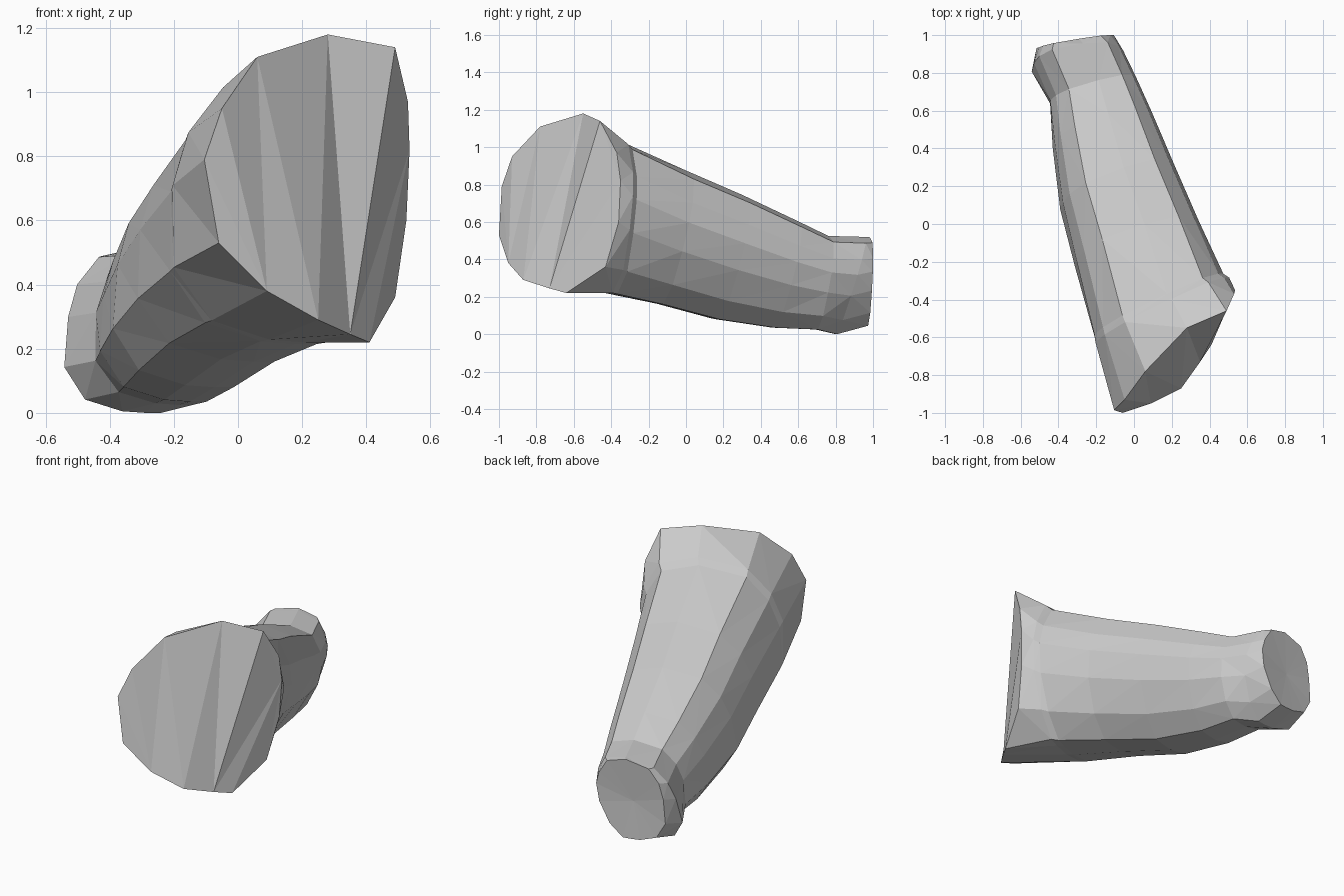
import bpy, bmesh

# Outline of the large slanted open end, clockwise seen from the front
RIM = [(0.06, -0.78, 1.11), (0.28, -0.55, 1.18), (0.49, -0.46, 1.14), (0.53, -0.37, 0.97),
       (0.535, -0.35, 0.82), (0.525, -0.36, 0.60), (0.49, -0.43, 0.36), (0.41, -0.64, 0.22),
       (0.35, -0.73, 0.245), (0.25, -0.87, 0.29), (0.09, -0.95, 0.38), (-0.06, -1.0, 0.53),
       (-0.105, -0.985, 0.79), (-0.05, -0.93, 0.95)]

# The same outline, normalised and rounder, is the cross-section of the limb
PROFILE = [(-0.50, 0.87), (0.20, 1.00), (0.74, 0.87), (0.95, 0.52), (1.00, 0.22),
           (0.97, -0.21), (0.86, -0.71), (0.58, -1.00), (0.38, -1.00), (0.06, -0.98),
           (-0.48, -0.84), (-0.90, -0.45), (-1.00, 0.15), (-0.83, 0.54)]

# Sections: left x, right x, bottom z, top z, centre y, y lean across, y lean up, bow to the left
SECTIONS = [
    (-0.20, 0.51, 0.22, 1.07, -0.46, 0.17, 0.03, 0.08),    # cuff edge
    (-0.205, 0.48, 0.215, 1.04, -0.43, 0.16, 0.03, 0.09),  # inset behind the cuff
    (-0.30, 0.35, 0.16, 0.875, -0.10, 0.10, 0.08, 0.10),
    (-0.37, 0.22, 0.08, 0.745, 0.20, 0.10, 0.08, 0.11),
    (-0.415, 0.10, 0.035, 0.61, 0.50, 0.08, 0.07, 0.09),
    (-0.44, 0.015, 0.025, 0.525, 0.71, 0.06, 0.04, 0.06),  # narrow wrist
    (-0.525, -0.05, 0.00, 0.52, 0.87, 0.03, 0.08, 0.09),   # flared tip
    (-0.50, -0.10, 0.045, 0.52, 0.965, 0.032, 0.01, 0.08),
]


def section(x0, x1, z0, z1, cy, a, b, bow):
    cx, rx, cz, rz = (x0 + x1) / 2, (x1 - x0) / 2, (z0 + z1) / 2, (z1 - z0) / 2
    return [(cx + rx * u + bow * min(v, -0.35 * v), cy + a * u + b * v, cz + rz * v)
            for u, v in PROFILE]


bm = bmesh.new()
rings = [[bm.verts.new(p) for p in ring] for ring in [RIM] + [section(*s) for s in SECTIONS]]
n = len(RIM)

# Side walls
for r0, r1 in zip(rings, rings[1:]):
    for i in range(n):
        j = (i + 1) % n
        bm.faces.new((r0[i], r0[j], r1[j], r1[i]))

# Large end, split into long vertical facets
for strip in ((12, 11, 10, 13), (13, 10, 9, 0), (0, 9, 8, 1), (1, 8, 2), (2, 8, 7, 6, 5, 4, 3)):
    bm.faces.new([rings[0][i] for i in strip])

# Small end, a fan around a slightly sunken centre
tip = bm.verts.new((-0.32, 0.955, 0.27))
for i in range(n):
    bm.faces.new((rings[-1][i], rings[-1][(i + 1) % n], tip))

bmesh.ops.triangulate(bm, faces=bm.faces[:])
bmesh.ops.recalc_face_normals(bm, faces=bm.faces[:])
mesh = bpy.data.meshes.new("limb_segment")
bm.to_mesh(mesh)
bm.free()
limb = bpy.data.objects.new("limb_segment", mesh)
bpy.context.collection.objects.link(limb)
